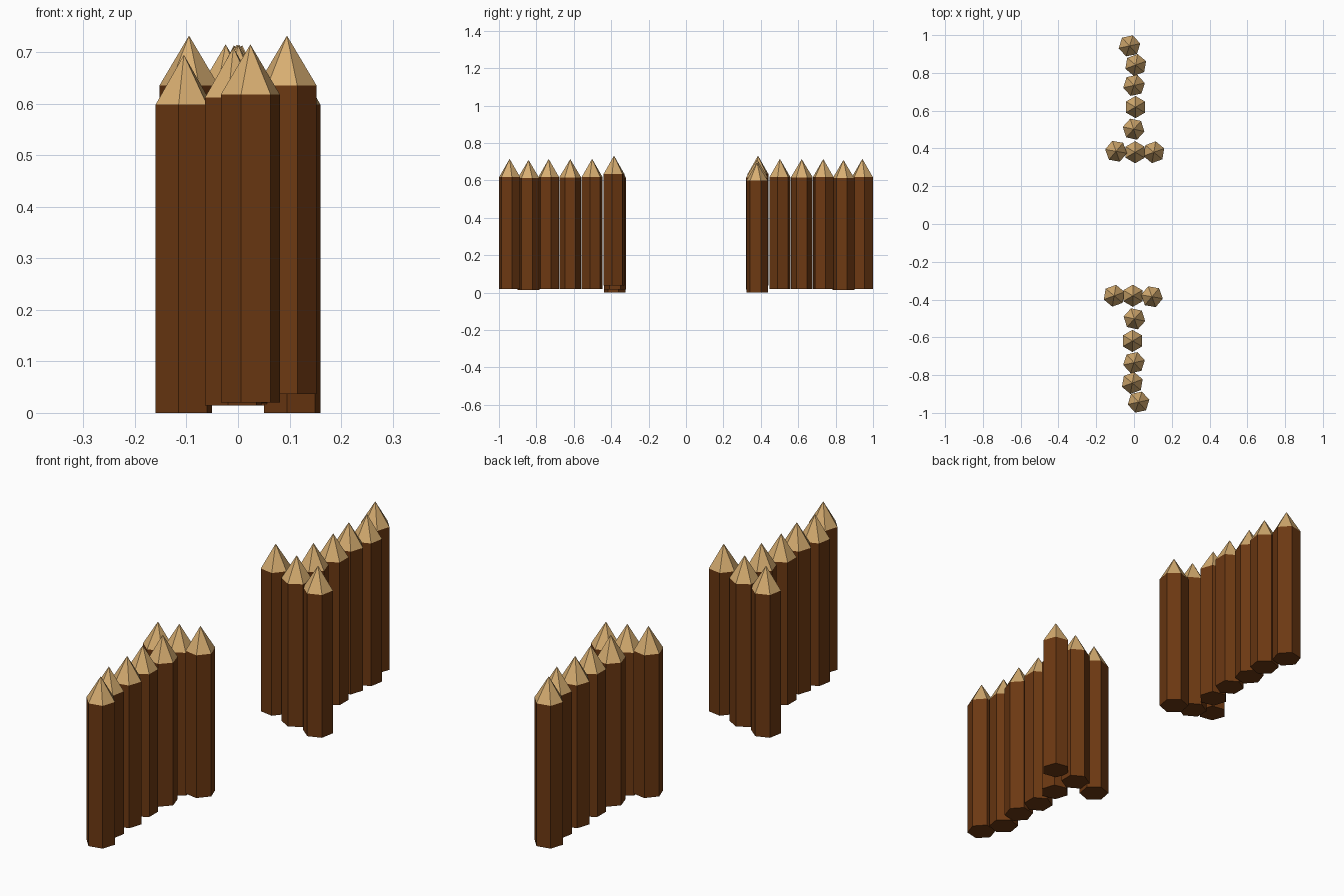
import bpy, bmesh
from math import radians, cos, sin, pi

if "Cube" in bpy.data.objects:
    bpy.data.objects.remove(bpy.data.objects["Cube"])

R, SHAFT, TIP = 0.0585, 0.598, 0.097   # stake radius, shaft length, point length


def material(name, color):
    m = bpy.data.materials.new(name)
    m.diffuse_color = color
    m.use_nodes = True
    m.node_tree.nodes["Principled BSDF"].inputs["Base Color"].default_value = m.diffuse_color
    return m


bark = material("bark", (0.150, 0.040, 0.006, 1))
cut_wood = material("cut_wood", (0.68, 0.42, 0.165, 1))


def stake(name, x, y, z, angle):
    """Hexagonal log with a sharpened point."""
    bm = bmesh.new()
    low, high = [
        [bm.verts.new((R * cos(k * pi / 3), R * sin(k * pi / 3), h)) for k in range(6)]
        for h in (0, SHAFT)
    ]
    apex = bm.verts.new((0, 0, SHAFT + TIP))
    bm.faces.new(low[::-1])
    for k in range(6):
        n = (k + 1) % 6
        bm.faces.new((low[k], low[n], high[n], high[k]))
        bm.faces.new((high[k], high[n], apex)).material_index = 1
    mesh = bpy.data.meshes.new(name)
    bm.to_mesh(mesh)
    bm.free()
    mesh.materials.append(bark)
    mesh.materials.append(cut_wood)
    ob = bpy.data.objects.new(name, mesh)
    ob.location = (x, y, z)
    ob.rotation_euler.z = radians(angle)
    bpy.context.collection.objects.link(ob)


# Front wall: x, y, base height, turn
stakes = [
    ("wall_stake_1", 0.024, -0.943, 0.020, 12),
    ("wall_stake_2", -0.009, -0.842, 0.014, 20),
    ("wall_stake_3", 0.000, -0.734, 0.019, 12),
    ("wall_stake_4", -0.008, -0.619, 0.018, 30),
    ("wall_stake_5", 0.002, -0.502, 0.020, 48),
    ("gate_stake_left", -0.105, -0.380, 0.000, 20),
    ("gate_stake_middle", -0.006, -0.380, 0.017, 30),
    ("gate_stake_right", 0.095, -0.385, 0.037, 50),
]

# The back wall is the front wall turned half way round
for name, x, y, z, a in stakes:
    stake("front_" + name, x, y, z, a)
    stake("back_" + name, -x, -y, z, a + 180)
